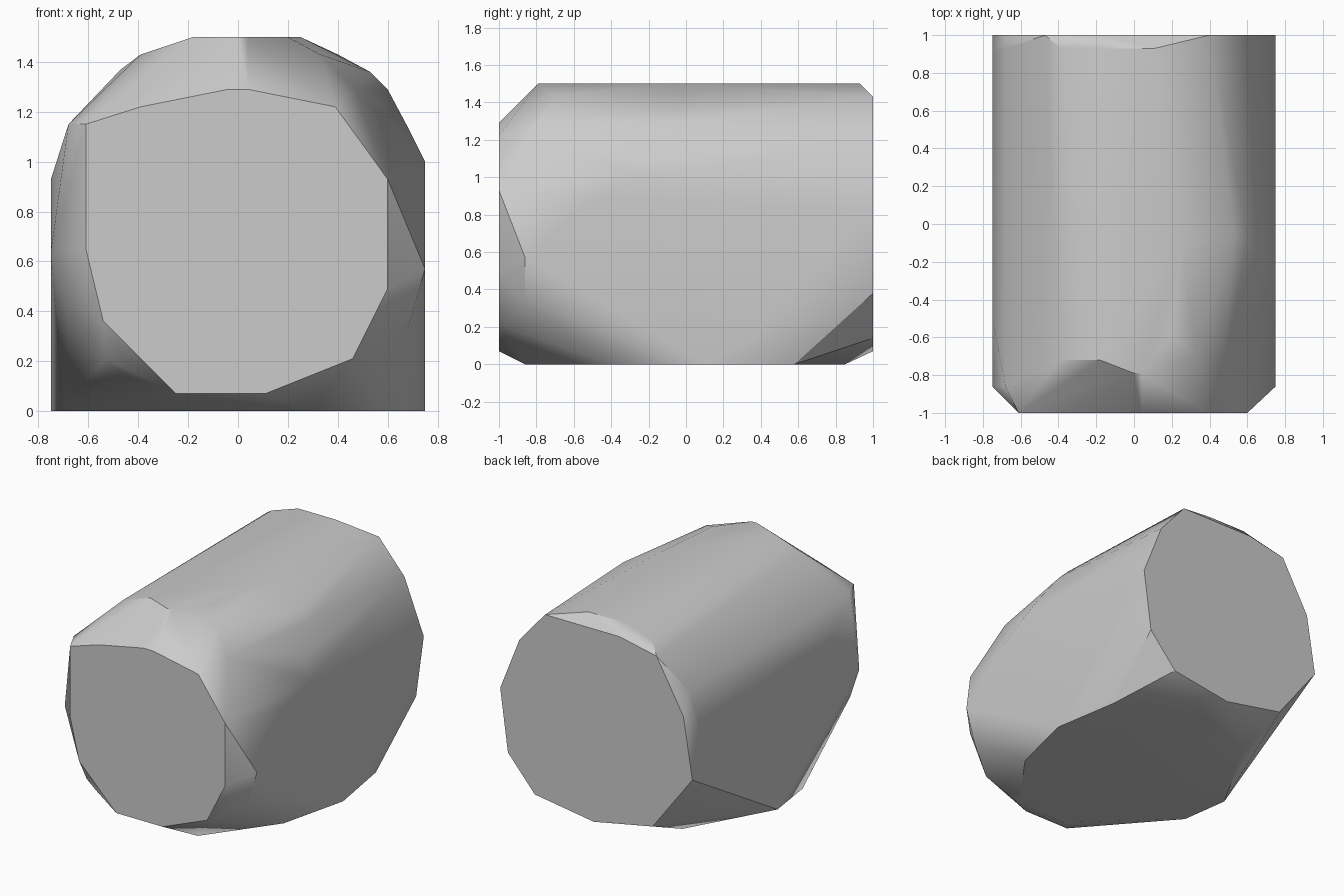
import bpy
import bmesh
import math
from mathutils import Vector

# Remove the default cube
default_cube = bpy.data.objects.get("Cube")
if default_cube:
    bpy.data.objects.remove(default_cube, do_unlink=True)


def make_material(name, colour):
    """One plain flat colour for viewport and render."""
    material = bpy.data.materials.new(name)
    material.use_nodes = True
    material.diffuse_color = colour
    shader = material.node_tree.nodes["Principled BSDF"]
    shader.inputs["Base Color"].default_value = colour
    return material


def on_plane(axis, position, outline):
    """Lift a flat outline onto a plane square to the given axis."""
    points = []
    for first, second in outline:
        point = [first, second]
        point.insert("xyz".index(axis), position)
        points.append(Vector(point))
    return points


# Flat end faces, outlines in x and z
front_face = [(-.25, .07), (.11, .07), (.46, .21), (.6, .49), (.6, .93),
              (.39, 1.22), (.04, 1.29), (-.04, 1.29), (-.39, 1.22),
              (-.61, 1.15), (-.61, .65), (-.54, .36)]
back_face = [(.4, 1.43), (-.18, 1.43), (-.47, 1.37), (-.68, 1), (-.75, .57),
             (-.44, .16), (.02, .07), (.48, .14), (.69, .38), (.75, .82),
             (.6, 1.2)]

# Flat side faces, outlines in y and z
left_face = [(-.28, 1), (-.48, .89), (-.86, .57), (.1, 0), (.35, .13)]
right_face = [(-.86, .64), (-.5, .93), (.9, .9), (.05, 0)]

# Flat underside and crown, outlines in x and y
underside = [(.67, .58), (.1, .85), (-.42, .64), (-.7, -.3), (-.1, -.86),
             (.29, -.86), (.63, -.39)]
crown = [(.11, .93), (-.18, .93), (-.18, -.72), (0, -.79), (.04, -.79),
         (.2, -.58), (.25, -.1)]

# Worn corners between the flat faces
corners = [(-.39, .93, 1.43), (-.39, -.72, 1.43), (-.68, .93, 1.15),
           (-.68, -.86, 1.15), (-.68, -.86, .43), (-.53, -.93, .21),
           (-.46, -.93, .15), (.68, -.86, .33), (.33, -.7, 1.43),
           (.47, -.79, 1.29), (.53, -.06, 1.36), (.6, -.07, 1.29),
           (.68, -.2, 1.14)]

points = [Vector(corner) for corner in corners]
points += on_plane("y", -1, front_face) + on_plane("y", 1, back_face)
points += on_plane("x", .75, left_face) + on_plane("x", -.75, right_face)
points += on_plane("z", 0, underside) + on_plane("z", 1.5, crown)

# Wrap the outlines in one convex body and merge its flat facets
bm = bmesh.new()
for point in points:
    bm.verts.new(point)
hull = bmesh.ops.convex_hull(bm, input=bm.verts[:])
loose = [vert for vert in bm.verts if not vert.link_faces]
bmesh.ops.delete(bm, geom=loose, context="VERTS")
bmesh.ops.dissolve_limit(bm, angle_limit=math.radians(1),
                         verts=bm.verts[:], edges=bm.edges[:])
bmesh.ops.recalc_face_normals(bm, faces=bm.faces[:])

mesh = bpy.data.meshes.new("faceted_body")
bm.to_mesh(mesh)
bm.free()
body = bpy.data.objects.new("faceted_body", mesh)
bpy.context.scene.collection.objects.link(body)
mesh.materials.append(make_material("plain grey", (.6, .6, .6, 1)))

# Soften shallow edges, keep the rims of the flat faces crisp
bpy.ops.object.select_all(action="DESELECT")
body.select_set(True)
bpy.context.view_layer.objects.active = body
bpy.ops.object.shade_smooth_by_angle(angle=math.radians(30))
weighted = body.modifiers.new("even_shading", "WEIGHTED_NORMAL")
weighted.keep_sharp = True
